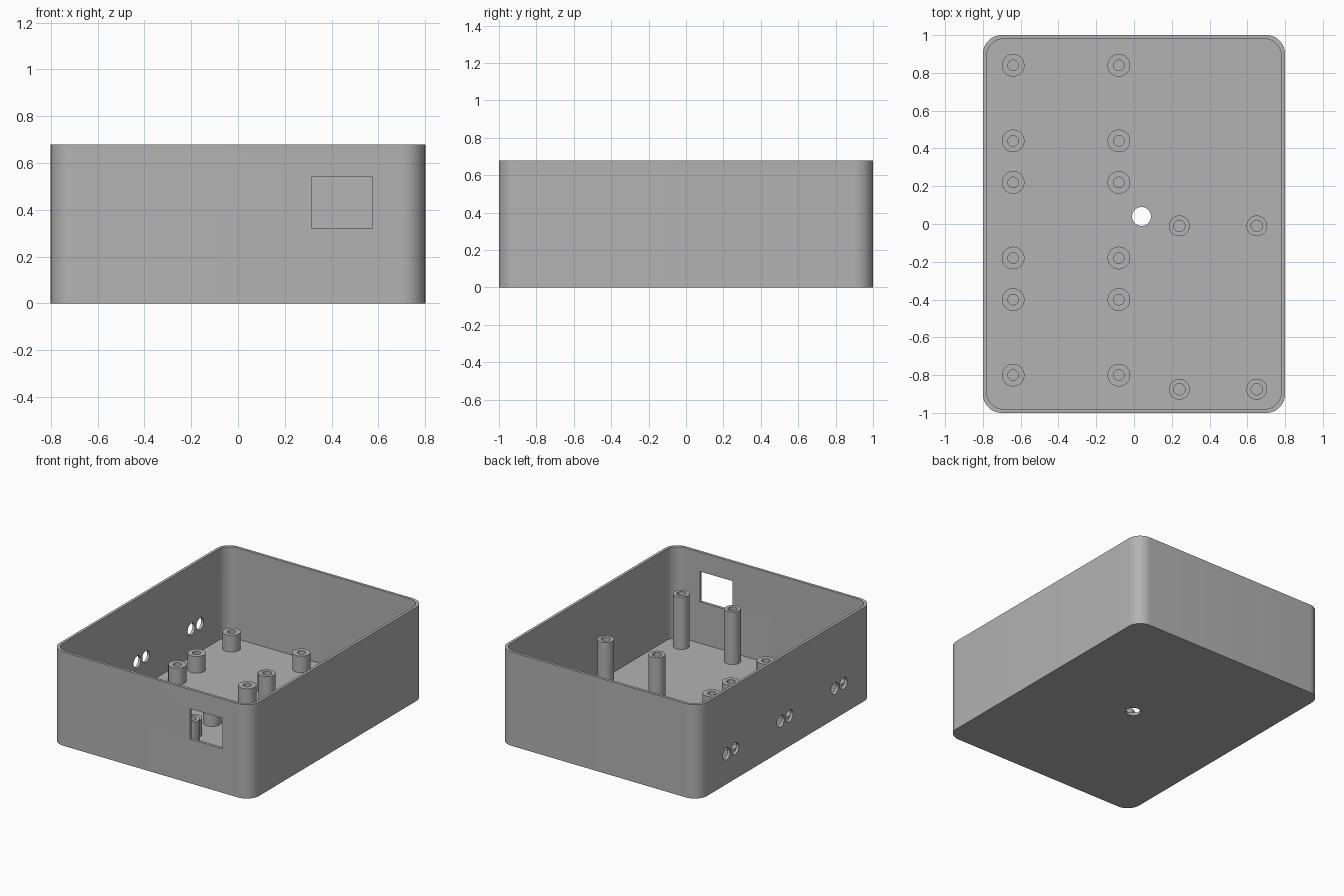
import bpy
import bmesh
from math import cos, sin, pi

cube = bpy.data.objects.get("Cube")
if cube:
    bpy.data.objects.remove(cube, do_unlink=True)

WIDTH, LENGTH, HEIGHT = 1.6, 2.0, 0.68
WALL, FLOOR, CORNER = 0.02, 0.02, 0.1

grey = bpy.data.materials.new("Grey plastic")
grey.use_nodes = True
colour = (0.45, 0.45, 0.45, 1)
grey.diffuse_color = colour
grey.node_tree.nodes["Principled BSDF"].inputs["Base Color"].default_value = colour


def make_object(name, bm):
    bmesh.ops.recalc_face_normals(bm, faces=bm.faces)
    mesh = bpy.data.meshes.new(name)
    bm.to_mesh(mesh)
    bm.free()
    mesh.materials.append(grey)
    obj = bpy.data.objects.new(name, mesh)
    bpy.context.collection.objects.link(obj)
    return obj


def select(obj):
    bpy.ops.object.select_all(action="DESELECT")
    obj.select_set(True)
    bpy.context.view_layer.objects.active = obj


def smooth(obj):
    select(obj)
    bpy.ops.object.shade_smooth_by_angle(angle=pi / 6)


def rounded_block(name, width, length, bottom, top, radius, steps=12):
    """Upright prism with rounded vertical edges."""
    bm = bmesh.new()
    outline = []
    for quarter, (sx, sy) in enumerate([(1, 1), (-1, 1), (-1, -1), (1, -1)]):
        for i in range(steps + 1):
            a = (quarter + i / steps) * pi / 2
            outline.append(bm.verts.new((sx * (width / 2 - radius) + radius * cos(a),
                                         sy * (length / 2 - radius) + radius * sin(a),
                                         bottom)))
    base = bm.faces.new(outline)
    new = bmesh.ops.extrude_face_region(bm, geom=[base])["geom"]
    verts = [v for v in new if isinstance(v, bmesh.types.BMVert)]
    bmesh.ops.translate(bm, verts=verts, vec=(0, 0, top - bottom))
    return make_object(name, bm)


def rod(name, radius, depth, location, rotation=(0, 0, 0)):
    bm = bmesh.new()
    bmesh.ops.create_cone(bm, cap_ends=True, segments=40, radius1=radius,
                          radius2=radius, depth=depth)
    obj = make_object(name, bm)
    obj.location, obj.rotation_euler = location, rotation
    return obj


def cut(target, cutter):
    mod = target.modifiers.new("Cut", "BOOLEAN")
    mod.operation, mod.solver, mod.object = "DIFFERENCE", "EXACT", cutter
    select(target)
    bpy.ops.object.modifier_apply(modifier=mod.name)
    bpy.data.objects.remove(cutter, do_unlink=True)


def post(name, x, y, top, outer, inner):
    """Hollow screw post standing on the floor."""
    bm = bmesh.new()
    n, low = 40, FLOOR - 0.005
    rings = []
    for r, z in [(outer, low), (outer, top), (inner, top), (inner, low)]:
        rings.append([bm.verts.new((r * cos(2 * pi * i / n), r * sin(2 * pi * i / n), z))
                      for i in range(n)])
    for k in range(4):
        a, b = rings[k], rings[(k + 1) % 4]
        for i in range(n):
            j = (i + 1) % n
            bm.faces.new((a[i], a[j], b[j], b[i]))
    obj = make_object(name, bm)
    obj.location = (x, y, 0)
    smooth(obj)


# Open tray with rounded corners
case = rounded_block("case", WIDTH, LENGTH, 0, HEIGHT, CORNER)
cut(case, rounded_block("cavity", WIDTH - 2 * WALL, LENGTH - 2 * WALL,
                        FLOOR, HEIGHT + 0.1, CORNER - 0.01))

# Rectangular socket opening in the front wall
bm = bmesh.new()
bmesh.ops.create_cube(bm, size=1)
bmesh.ops.scale(bm, verts=bm.verts, vec=(0.26, 0.1, 0.22))
bmesh.ops.translate(bm, verts=bm.verts, vec=(0.445, -LENGTH / 2, 0.43))
cut(case, make_object("socket_cutter", bm))

# Cable hole in the floor
cut(case, rod("floor_cutter", 0.05, 0.2, (0.04, 0.04, 0)))

# Three pairs of cable holes in the side wall
for centre in (-0.61, 0.01, 0.63):
    for offset in (-0.05, 0.05):
        cut(case, rod("side_cutter", 0.042, 0.1,
                      (-WIDTH / 2, centre + offset, 0.22), (0, pi / 2, 0)))
smooth(case)

# Short posts for three small boards
for centre in (-0.6, 0.02, 0.64):
    for x in (-0.64, -0.08):
        for dy in (-0.2, 0.2):
            post("short_post", x, centre + dy, 0.14, 0.06, 0.028)

# Tall posts for the large board
for x in (0.24, 0.65):
    for y in (-0.875, -0.01):
        post("tall_post", x, y, 0.4, 0.055, 0.03)
